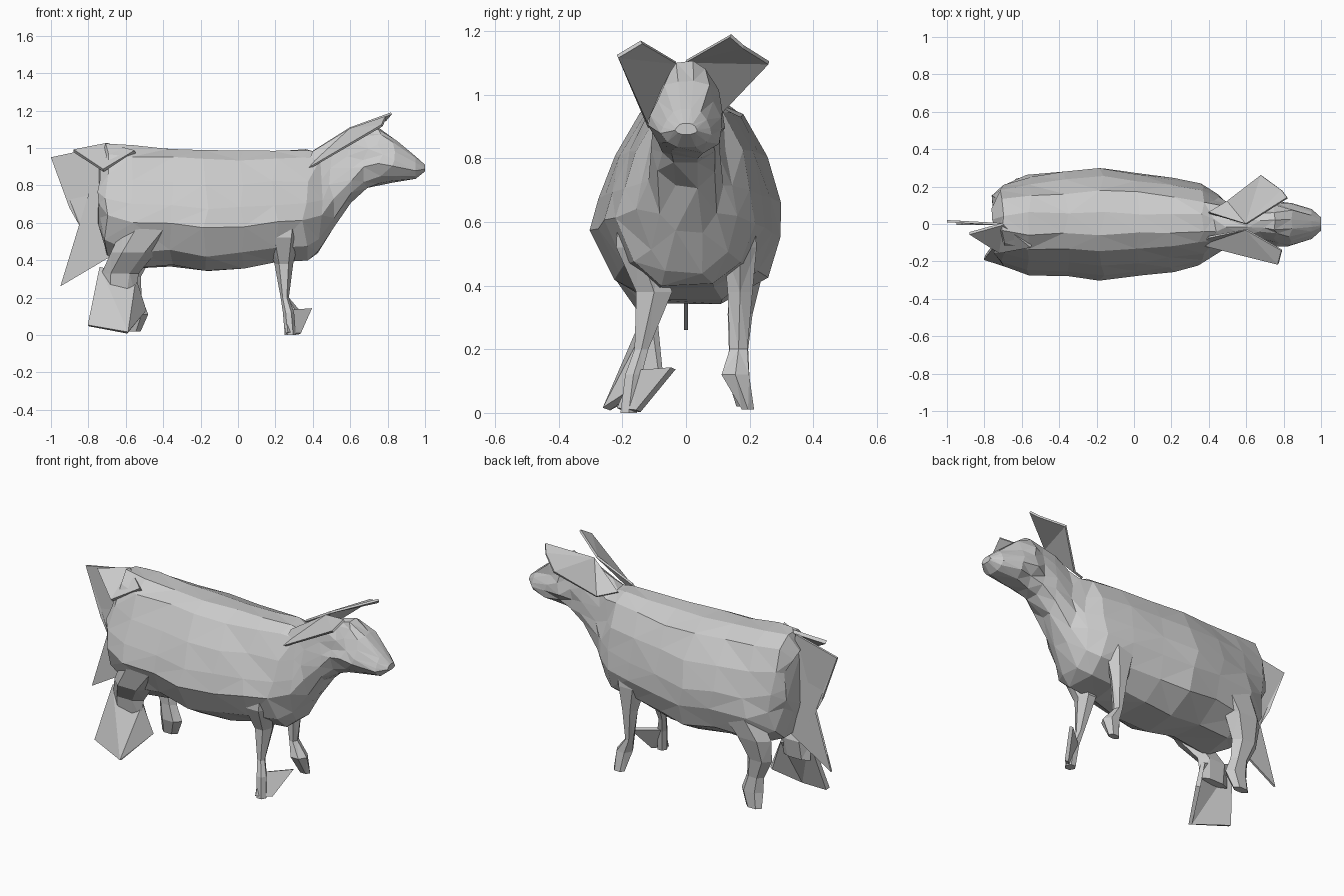
import bpy, bmesh, math, random

random.seed(4)


def finish(name, bm):
    bmesh.ops.triangulate(bm, faces=bm.faces[:])
    bmesh.ops.recalc_face_normals(bm, faces=bm.faces[:])
    me = bpy.data.meshes.new(name)
    bm.to_mesh(me)
    bm.free()
    ob = bpy.data.objects.new(name, me)
    bpy.context.collection.objects.link(ob)
    return ob


def loft(name, rings):
    """Skin a closed tube over a list of equal-sized point rings."""
    bm = bmesh.new()
    vr = [[bm.verts.new(p) for p in ring] for ring in rings]
    n = len(vr[0])
    for a, b in zip(vr, vr[1:]):
        for i in range(n):
            bm.faces.new((a[i], a[(i + 1) % n], b[(i + 1) % n], b[i]))
    bm.faces.new(vr[0])
    bm.faces.new(vr[-1])
    return finish(name, bm)


def limb(name, rings, sides=6):
    """Leg from (x, y, z, x radius, y radius) rings."""
    step = 2 * math.pi / sides
    return loft(name, [[(x + rx * math.cos(i * step), y + ry * math.sin(i * step), z)
                        for i in range(sides)] for x, y, z, rx, ry in rings])


def plate(name, pts, thick=0.012):
    """Thin angular sheet."""
    bm = bmesh.new()
    bm.faces.new([bm.verts.new(p) for p in pts])
    ob = finish(name, bm)
    mod = ob.modifiers.new("thickness", 'SOLIDIFY')
    mod.thickness = thick
    mod.offset = 0
    return ob


# Trunk, neck and head: one cross-section (fuller on the left) scaled along x
left = [(1, .2), (.92, .58), (.72, .81), (.5, .95), (.32, 1), (.13, .82), (0, .38)]
right = [(0, .35), (.13, .74), (.36, 1), (.52, .91), (.72, .75), (.92, .5), (1, .2)]
section = left + [(t, -w) for t, w in right]
stations = [  # x, bottom, top, half width
    (-.75, .58, .93, .16), (-.70, .43, 1.02, .22), (-.56, .36, 1.01, .27),
    (-.36, .37, 1.0, .285), (-.17, .34, .99, .305), (.02, .36, .985, .28),
    (.20, .39, .985, .25), (.36, .40, .99, .215), (.44, .44, .98, .16),
    (.50, .57, 1.01, .125), (.60, .71, 1.06, .11), (.68, .785, 1.085, .10),
    (.76, .805, 1.10, .115), (.84, .82, 1.045, .115), (.95, .835, .955, .08),
    (1.0, .875, .91, .035)]
rings = []
for x, zb, zt, w in stations:
    j = 0 if x > .9 else .011
    rings.append([(x + random.uniform(-j, j) * 1.5,
                   w * wf + random.uniform(-j, j),
                   zb + (zt - zb) * t + random.uniform(-j, j) * .6)
                  for t, wf in section])
loft("body_and_head", rings)

# Front legs, with shoulders standing out from the trunk
limb("front_leg_right", [
    (.24, -.16, .66, .12, .06), (.24, -.15, .52, .09, .08), (.245, -.10, .38, .05, .065),
    (.25, -.14, .20, .022, .025), (.27, -.165, .12, .03, .03), (.28, -.18, 0, .03, .03)])
limb("front_leg_left", [
    (.24, .16, .66, .12, .06), (.24, .17, .52, .09, .06), (.245, .17, .38, .05, .045),
    (.25, .165, .20, .022, .032), (.29, .155, .12, .05, .05), (.30, .195, .01, .035, .022)])
plate("front_hoof_right", [(.26, -.21, .012), (.33, -.15, .006),
                           (.39, -.04, .14), (.25, -.16, .13)], .02)

# Hind legs
limb("hind_leg_right", [
    (-.45, -.17, .70, .14, .06), (-.47, -.20, .57, .15, .07), (-.56, -.18, .44, .12, .065),
    (-.63, -.12, .33, .10, .045), (-.64, -.12, .22, .09, .025)])
plate("hind_foot_right", [(-.80, -.18, .05), (-.59, -.25, .012), (-.50, -.08, .13),
                          (-.55, -.10, .30), (-.74, -.10, .36)], .025)
limb("hind_leg_left", [
    (-.45, .17, .70, .14, .06), (-.48, .20, .57, .15, .07), (-.57, .19, .44, .12, .06),
    (-.60, .17, .31, .08, .045), (-.57, .165, .20, .055, .035), (-.55, .165, .11, .07, .04),
    (-.57, .18, .02, .05, .025)])

# Ears
plate("ear_right", [(.36, -.11, .88), (.77, -.215, 1.12), (.79, -.14, 1.165),
                    (.60, -.03, 1.10), (.40, -.07, .98)])
plate("ear_left", [(.50, .12, .95), (.68, .26, 1.10), (.79, .18, 1.15),
                   (.82, .14, 1.185), (.60, .0, 1.105), (.40, .06, .98)])

# Tail
plate("tail", [(-1, .015, .95), (-.72, 0, 1.01), (-.64, 0, .60), (-.68, 0, .42),
               (-.95, .0, .26), (-.92, 0, .35), (-.80, 0, .50), (-.90, .01, .68)])
plate("tail_root", [(-.88, -.05, .985), (-.70, 0, 1.02), (-.55, -.12, .98), (-.72, -.15, .88)], .02)
